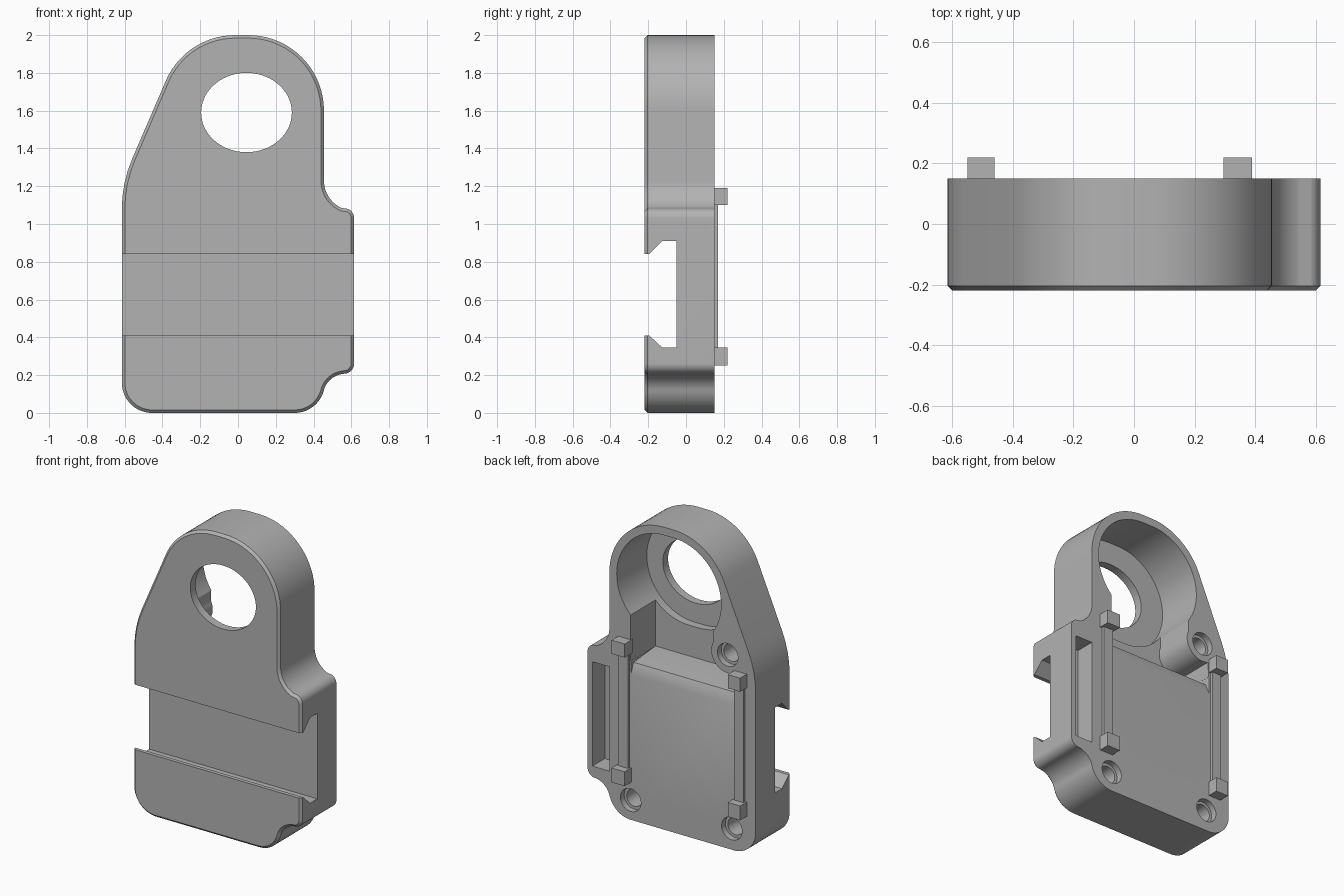
import bpy, bmesh
from math import radians, sin, cos

cube = bpy.data.objects.get("Cube")
if cube:
    bpy.data.objects.remove(cube)

grey = bpy.data.materials.new("plain_grey")
grey.use_nodes = True
grey.diffuse_color = (0.45, 0.45, 0.45, 1)
grey.node_tree.nodes["Principled BSDF"].inputs["Base Color"].default_value = (0.45, 0.45, 0.45, 1)


def arc(cx, cz, r, a0, a1, rz=None):
    """Points along an arc, angles in degrees."""
    n = max(2, int(abs(a1 - a0) / 5))
    angles = [radians(a0 + (a1 - a0) * i / n) for i in range(n + 1)]
    return [(cx + r * cos(a), cz + (rz or r) * sin(a)) for a in angles]


def circle(cx, cz, r, rz=None):
    return arc(cx, cz, r, 0, 360, rz)[:-1]


def rect(x0, x1, z0, z1):
    return [(x0, z0), (x1, z0), (x1, z1), (x0, z1)]


def prism(name, points, lo, hi, axis="y", chamfer=0):
    """Extrude a profile along y (points are x, z) or x (points are y, z)."""
    bm = bmesh.new()
    place = (lambda p, d: (p[0], d, p[1])) if axis == "y" else (lambda p, d: (d, p[0], p[1]))
    near = [bm.verts.new(place(p, lo)) for p in points]
    far = [bm.verts.new(place(p, hi)) for p in points]
    front = bm.faces.new(near)
    bm.faces.new(far[::-1])
    for i in range(len(points)):
        j = (i + 1) % len(points)
        bm.faces.new((near[j], near[i], far[i], far[j]))
    bmesh.ops.recalc_face_normals(bm, faces=bm.faces)
    if chamfer:
        bmesh.ops.bevel(bm, geom=list(front.edges), offset=chamfer, segments=1,
                        affect="EDGES", profile=0.5)
    mesh = bpy.data.meshes.new(name)
    bm.to_mesh(mesh)
    bm.free()
    mesh.materials.append(grey)
    obj = bpy.data.objects.new(name, mesh)
    bpy.context.collection.objects.link(obj)
    return obj


def cut(target, cutter):
    cutter.hide_render = True
    mod = target.modifiers.new("cut", "BOOLEAN")
    mod.operation = "DIFFERENCE"
    mod.solver = "EXACT"
    mod.object = cutter
    bpy.context.view_layer.objects.active = target
    bpy.ops.object.modifier_apply(modifier=mod.name)
    bpy.data.objects.remove(cutter)


# Body outline: lower lobe, side flange, rounded head and tapered side
outline = (arc(0.30, 0.16, 0.16, -90, -15)
           + arc(0.57, 0.0875, 0.12, 165, 95)[1:]
           + arc(0.56, 0.262, 0.055, -80, 0)
           + arc(0.56, 1.03, 0.055, 0, 65)
           + arc(0.615, 1.23, 0.16, 245, 180)
           + arc(0.055, 1.6, 0.4, 0, 90)
           + arc(-0.015, 1.6, 0.4, 90, 156.6)
           + arc(0.055, 1.08, 0.67, 156.6, 180)
           + arc(-0.455, 0.16, 0.16, 180, 270))
body = prism("body", outline, -0.22, 0.15, chamfer=0.016)

# Dovetail channel across the front
channel = [(-0.3, 0.41), (-0.195, 0.41), (-0.125, 0.345), (-0.05, 0.345),
           (-0.05, 0.91), (-0.125, 0.91), (-0.195, 0.84), (-0.3, 0.84)]
cut(body, prism("channel_cutter", channel, -1, 1, axis="x"))

# Head pocket from the back and the oval window through its floor
head = (arc(0.055, 1.6, 0.347, -90, 90) + arc(-0.015, 1.6, 0.347, 90, 270))
cut(body, prism("head_cutter", head, -0.165, 0.3))
cut(body, prism("window_cutter", circle(0.045, 1.59, 0.24, 0.21), -0.4, 0))

# Lower pocket, wrapping round the upper screw boss
recess = ([(0.3, 1.05), (0.3, 1.5), (-0.3, 1.5)]
          + arc(-0.41, 1.28, 0.12, 25, -110) + [(-0.46, 1.05)])
cut(body, prism("recess_cutter", recess, -0.11, 0.3))

# Sloped lip below the pocket
lip = [(0.2, 0.96), (0.2, 1.07), (-0.1, 1.07), (-0.1, 1.05), (0.12, 1.03), (0.15, 0.96)]
cut(body, prism("lip_cutter", lip, -0.459, 0.299, axis="x"))

# Slot in the back of the flange
cut(body, prism("slot_cutter", rect(0.455, 0.58, 0.28, 0.97), 0.02, 0.3))

# Stepped screw holes
for x, z in ((-0.41, 1.28), (0.3, 0.13), (-0.44, 0.14)):
    cut(body, prism("screw_cutter", circle(x, z, 0.075), 0.11, 0.3))
    cut(body, prism("screw_cutter", circle(x, z, 0.057), -0.1, 0.2))

bpy.ops.object.select_all(action="DESELECT")
body.select_set(True)
bpy.context.view_layer.objects.active = body
bpy.ops.object.shade_smooth_by_angle(angle=radians(25))

# Back rails with a tab at each end
for side, x0, x1 in (("left", 0.295, 0.39), ("right", -0.55, -0.46)):
    prism(side + "_rail", rect(x0 + 0.012, x1 - 0.012, 0.3, 1.15), 0.13, 0.17)
    prism(side + "_upper_tab", rect(x0, x1, 1.1, 1.19), 0.13, 0.22)
    prism(side + "_lower_tab", rect(x0, x1, 0.25, 0.345), 0.13, 0.22)
